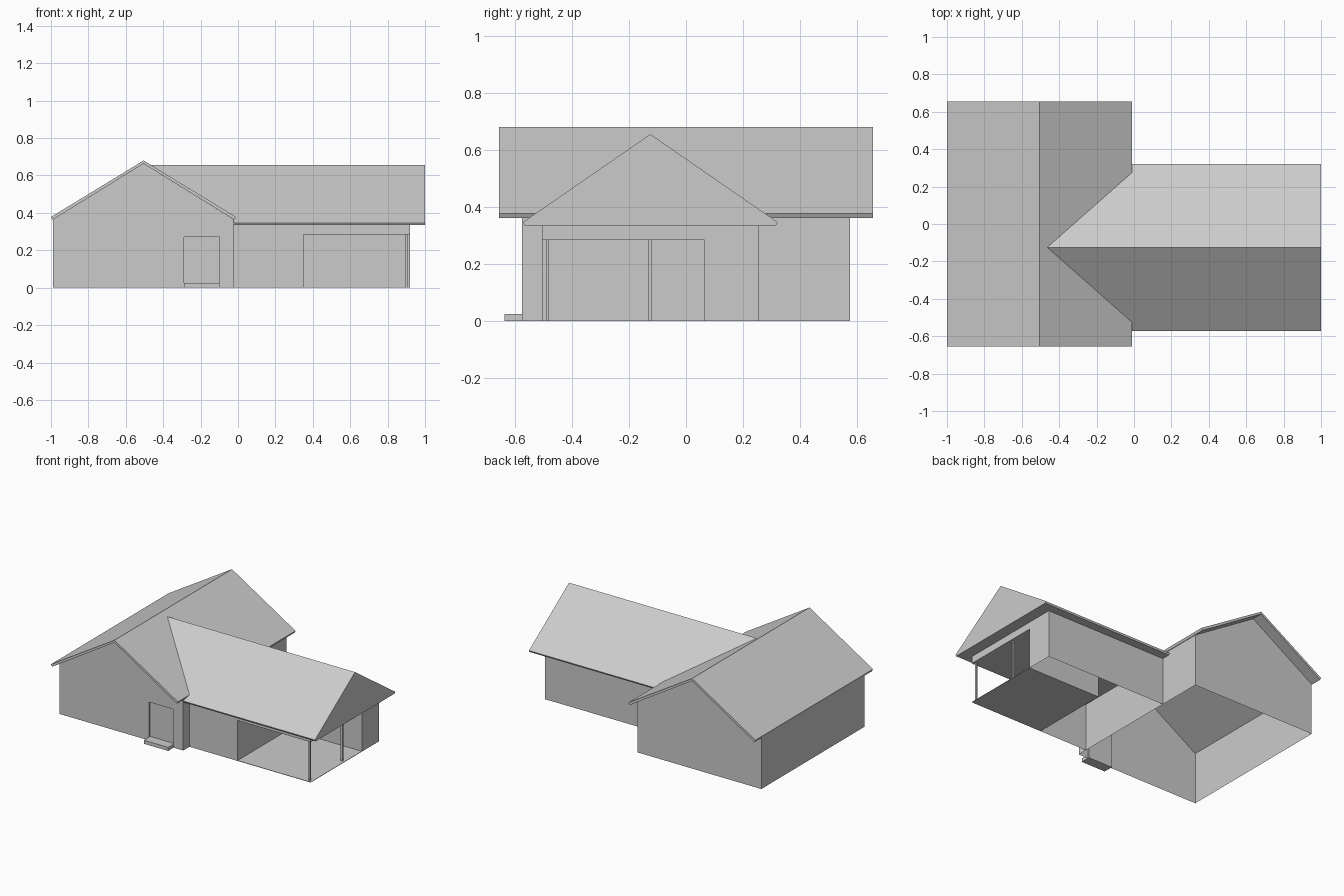
import bpy
import bmesh

old = bpy.data.objects.get("Cube")
if old:
    bpy.data.objects.remove(old, do_unlink=True)

GREY = (0.6, 0.6, 0.6, 1.0)
mat = bpy.data.materials.new("plain grey")
mat.use_nodes = True
mat.diffuse_color = GREY
bsdf = next(n for n in mat.node_tree.nodes if n.type == 'BSDF_PRINCIPLED')
bsdf.inputs["Base Color"].default_value = GREY


def finish(name, bm, recalc=True):
    """Turn a bmesh into a flat shaded object."""
    bmesh.ops.remove_doubles(bm, verts=bm.verts, dist=1e-5)
    if recalc:
        bmesh.ops.recalc_face_normals(bm, faces=bm.faces)
    mesh = bpy.data.meshes.new(name)
    bm.to_mesh(mesh)
    bm.free()
    mesh.materials.append(mat)
    obj = bpy.data.objects.new(name, mesh)
    bpy.context.collection.objects.link(obj)
    return obj


def face(bm, points):
    return bm.faces.new([bm.verts.new(p) for p in points])


def walls(bm, outline, z0, z1):
    """Vertical walls along a closed plan outline."""
    for (xa, ya), (xb, yb) in zip(outline, outline[1:] + outline[:1]):
        face(bm, [(xa, ya, z0), (xb, yb, z0), (xb, yb, z1), (xa, ya, z1)])


def box(name, x0, x1, y0, y1, z0, z1):
    bm = bmesh.new()
    outline = [(x0, y0), (x1, y0), (x1, y1), (x0, y1)]
    walls(bm, outline, z0, z1)
    for z in (z0, z1):
        face(bm, [(x, y, z) for x, y in outline])
    return finish(name, bm)


# Main house: side walls and two gables, open underneath
LEFT, RIGHT, DEPTH = -0.99, -0.025, 0.575
RIDGE_X, WALL_TOP, GABLE_TOP = -0.505, 0.366, 0.663
DOOR_L, DOOR_R, DOOR_TOP, RECESS = -0.29, -0.10, 0.27, 0.01

bm = bmesh.new()
for x in (LEFT, RIGHT):
    face(bm, [(x, -DEPTH, 0), (x, DEPTH, 0), (x, DEPTH, WALL_TOP), (x, -DEPTH, WALL_TOP)])
gable = [(RIGHT, 0), (RIGHT, WALL_TOP), (RIDGE_X, GABLE_TOP), (LEFT, WALL_TOP), (LEFT, 0)]
doorway = [(DOOR_L, 0), (DOOR_L, DOOR_TOP), (DOOR_R, DOOR_TOP), (DOOR_R, 0)]
face(bm, [(x, DEPTH, z) for x, z in gable])
face(bm, [(x, -DEPTH, z) for x, z in gable + doorway])
finish("main_walls", bm)

# Recessed front door with its jambs
bm = bmesh.new()
back = -DEPTH + RECESS
face(bm, [(x, back, z) for x, z in doorway])
for (xa, za), (xb, zb) in zip(doorway, doorway[1:]):
    face(bm, [(xa, -DEPTH, za), (xb, -DEPTH, zb), (xb, back, zb), (xa, back, za)])
finish("front_door", bm)
box("door_step", DOOR_L, DOOR_R, -0.635, back, 0, 0.025)

# Main roof: a chevron profile run along y
chevron = [(-1.0, 0.378), (RIDGE_X, 0.68), (-0.01, 0.378),
           (-0.018, 0.362), (RIDGE_X, GABLE_TOP), (-0.992, 0.362)]
bm = bmesh.new()
end = face(bm, [(x, -0.655, z) for x, z in chevron])
run = bmesh.ops.extrude_face_region(bm, geom=[end], use_keep_orig=True)
moved = [g for g in run["geom"] if isinstance(g, bmesh.types.BMVert)]
bmesh.ops.translate(bm, verts=moved, vec=(0, 1.31, 0))
finish("main_roof", bm)

# Wing walls: an L-shaped plan around the porch, with a beam band above
FRONT, BACK, END = -0.505, 0.255, 0.92
PORCH_X, PORCH_Y, BEAM, CEILING = 0.35, 0.065, 0.285, 0.335
bm = bmesh.new()
walls(bm, [(RIGHT, FRONT), (PORCH_X, FRONT), (PORCH_X, PORCH_Y),
           (END, PORCH_Y), (END, BACK), (RIGHT, BACK)], 0, BEAM)
finish("wing_walls", bm)
bm = bmesh.new()
walls(bm, [(RIGHT, FRONT), (END, FRONT), (END, BACK), (RIGHT, BACK)], BEAM, CEILING)
finish("wing_beam", bm)

# Porch floor, ceiling and posts
box("porch_floor", PORCH_X, END, FRONT, PORCH_Y, 0, 0.003)
bm = bmesh.new()
face(bm, [(PORCH_X, FRONT, BEAM), (PORCH_X, PORCH_Y, BEAM),
          (END, PORCH_Y, BEAM), (END, FRONT, BEAM)])
finish("porch_ceiling", bm, recalc=False)
for name, y in (("corner_post", -0.491), ("middle_post", -0.131)):
    box(name, 0.893, 0.905, y, y + 0.012, 0, BEAM)

# Wing roof: closed gable with valleys running into the main roof
MID, TOP, EAVE, TIP = -0.125, 0.655, 0.347, 1.0
bm = bmesh.new()
for s in (-1, 1):
    eave, under = MID + s * 0.446, MID + s * 0.44
    face(bm, [(-0.464, MID, TOP), (TIP, MID, TOP), (TIP, eave, EAVE),
              (RIGHT, eave, EAVE), (RIGHT, MID + s * 0.389, 0.386)])
    face(bm, [(RIGHT, eave, EAVE), (TIP, eave, EAVE),
              (TIP, under, CEILING), (RIGHT, under, CEILING)])
    face(bm, [(RIGHT, MID + s * 0.389, 0.386), (RIGHT, eave, EAVE),
              (RIGHT, under, CEILING), (RIGHT, MID + s * 0.37, CEILING)])
face(bm, [(TIP, MID - 0.44, CEILING), (TIP, MID + 0.44, CEILING), (TIP, MID + 0.446, EAVE),
          (TIP, MID, TOP), (TIP, MID - 0.446, EAVE)])
face(bm, [(RIGHT, MID - 0.44, CEILING), (RIGHT, MID + 0.44, CEILING),
          (TIP, MID + 0.44, CEILING), (TIP, MID - 0.44, CEILING)])
finish("wing_roof", bm)
